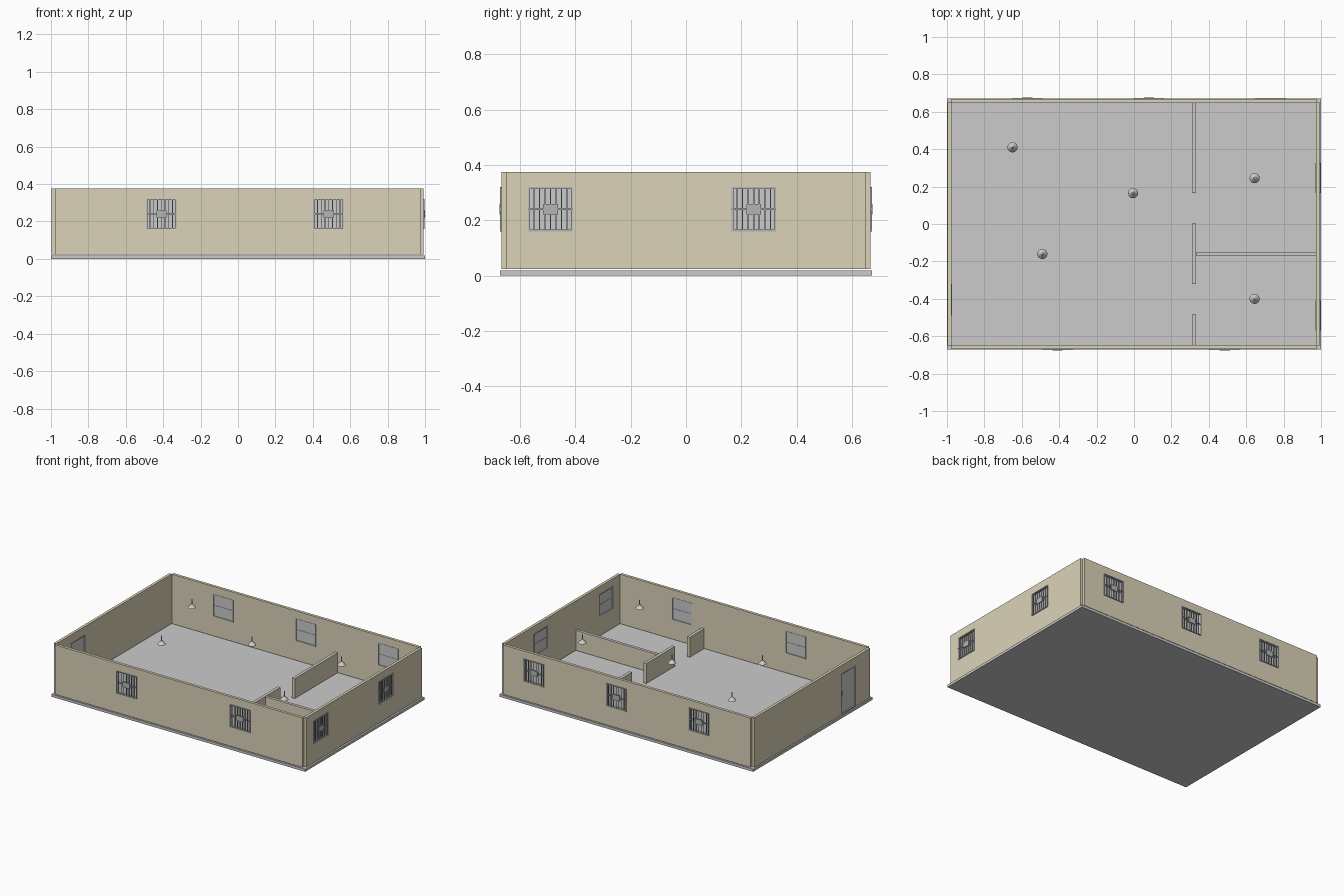
import bpy, bmesh, math
from mathutils import Matrix, Vector

if "Cube" in bpy.data.objects:
    bpy.data.objects.remove(bpy.data.objects["Cube"])


def material(name, rgb):
    m = bpy.data.materials.new(name)
    m.diffuse_color = (*rgb, 1)
    m.use_nodes = True
    m.node_tree.nodes["Principled BSDF"].inputs["Base Color"].default_value = m.diffuse_color
    return m


BEIGE = material("beige_plaster", (0.71, 0.65, 0.48))
STEEL = material("dark_steel", (0.45, 0.46, 0.47))


def boxes(name, ranges, frame=Matrix(), mat=None):
    """One object from boxes given as (x0, x1, y0, y1, z0, z1)."""
    bm = bmesh.new()
    for x0, x1, y0, y1, z0, z1 in ranges:
        place = Matrix.Translation(((x0 + x1) / 2, (y0 + y1) / 2, (z0 + z1) / 2))
        size = Matrix.Diagonal((x1 - x0, y1 - y0, z1 - z0, 1))
        bmesh.ops.create_cube(bm, size=1, matrix=frame @ place @ size)
    return finish(name, bm, mat)


def finish(name, bm, mat=None):
    me = bpy.data.meshes.new(name)
    bm.to_mesh(me)
    bm.free()
    ob = bpy.data.objects.new(name, me)
    bpy.context.collection.objects.link(ob)
    if mat:
        me.materials.append(mat)
    return ob


def cut(ob, cutter):
    mod = ob.modifiers.new("opening", 'BOOLEAN')
    mod.object = cutter
    mod.solver = 'EXACT'
    bpy.context.view_layer.objects.active = ob
    bpy.ops.object.modifier_apply(modifier=mod.name)
    bpy.data.objects.remove(cutter)


Z0, Z1, T = 0.023, 0.375, 0.02      # wall bottom, wall top, wall thickness
W0, W1, HW = 0.16, 0.32, 0.08       # window sill, head, half width
DOOR_TOP, HD = 0.315, 0.083


def rim(u, h, z0, z1, y0, y1, t):
    """Four boxes forming a rectangular frame."""
    return [(u - h, u - h + t, y0, y1, z0, z1), (u + h - t, u + h, y0, y1, z0, z1),
            (u - h + t, u + h - t, y0, y1, z0, z0 + t),
            (u - h + t, u + h - t, y0, y1, z1 - t, z1)]


def window(name, u, frame):
    # frame through the wall, pane with a centre rail
    boxes(name + "_frame", rim(u, HW, W0, W1, -0.001, T + 0.002, 0.006), frame)
    boxes(name + "_pane", [(u - HW + .006, u + HW - .006, 0.012, 0.016, W0 + .006, W1 - .006),
                           (u - HW + .006, u + HW - .006, 0.010, 0.018, 0.238, 0.242)], frame)
    # security grille outside: border, bars, cross rail and square plate
    bars = rim(u, HW, W0, W1, -0.005, -0.001, 0.004)
    for i in range(-3, 4):
        x = u + i * 0.02
        bars.append((x - .002, x + .002, -0.005, -0.001, W0 + .004, W1 - .004))
    bars.append((u - HW, u + HW, -0.006, -0.002, 0.238, 0.242))
    bars.append((u - 0.027, u + 0.027, -0.007, -0.001, 0.221, 0.259))
    boxes(name + "_grille", bars, frame, STEEL)


def door(name, u, frame):
    boxes(name + "_frame", rim(u, HD, Z0, DOOR_TOP, -0.001, T + 0.002, 0.006), frame)
    boxes(name + "_leaf", [(u - HD + .006, u + HD - .006, 0.006, 0.014, Z0 + .006, DOOR_TOP - .006)], frame)
    boxes(name + "_handle", [(u - .068, u - .06, 0.001, 0.019, 0.15, 0.18)], frame, STEEL)


def wall(name, angle, dist, length, windows=(), doors=()):
    """Wall whose outer face is at local y = 0; local -y points outside."""
    frame = Matrix.Rotation(math.radians(angle), 4, 'Z') @ Matrix.Translation((0, -dist, 0))
    ob = boxes(name, [(-length / 2, length / 2, 0, T, Z0, Z1)], frame, BEIGE)
    holes = [(u - HW, u + HW, -0.05, 0.05, W0, W1) for u in windows]
    holes += [(u - HD, u + HD, -0.05, 0.05, Z0 - 0.01, DOOR_TOP) for u in doors]
    cut(ob, boxes("cutter", holes, frame))
    for i, u in enumerate(windows):
        window(f"{name}_window_{i + 1}", u, frame)
    for u in doors:
        door(name + "_door", u, frame)


# Floor slab
boxes("floor", [(-1, 1, -0.672, 0.672, 0, 0.018)])

# Outer walls, with open notches at the corners
wall("front_wall", 0, 0.668, 1.95, windows=(-0.41, 0.485))
wall("right_wall", 90, 0.993, 1.30, windows=(-0.49, 0.245))
wall("back_wall", 180, 0.668, 1.95, windows=(0.57, -0.08, -0.73))
wall("left_wall", 270, 0.996, 1.30, doors=(0.405,))

# Low partitions with grey tops
PT = 0.165
for name, r in {
    "partition_back": (0.31, 0.332, 0.165, 0.648),
    "partition_middle": (0.31, 0.332, -0.32, 0.003),
    "partition_front": (0.31, 0.332, -0.648, -0.485),
    "partition_cross": (0.335, 0.972, -0.171, -0.15),
}.items():
    p = boxes(name, [(*r, Z0, PT)], mat=BEIGE)
    p.data.materials.append(None)
    for f in p.data.polygons:
        if f.normal.z > 0.5:
            f.material_index = 1


# Pendant lamps: cord, flared shade and bulb
def lamp(name, x, y):
    profile = [(0.0, 0.375), (0.003, 0.375), (0.003, 0.343), (0.007, 0.341),
               (0.010, 0.334), (0.020, 0.327), (0.027, 0.316), (0.025, 0.316),
               (0.012, 0.322), (0.011, 0.314), (0.007, 0.309), (0.0, 0.307)]
    bm = bmesh.new()
    vs = [bm.verts.new((r, 0, z)) for r, z in profile]
    es = [bm.edges.new(e) for e in zip(vs, vs[1:])]
    bmesh.ops.spin(bm, geom=vs + es, cent=(0, 0, 0), axis=(0, 0, 1),
                   angle=math.tau, steps=24, use_duplicate=False)
    bmesh.ops.remove_doubles(bm, verts=bm.verts[:], dist=1e-5)
    bmesh.ops.recalc_face_normals(bm, faces=bm.faces[:])
    ob = finish(name, bm)
    ob.location = (x, y, 0)
    bpy.ops.object.select_all(action='DESELECT')
    ob.select_set(True)
    bpy.context.view_layer.objects.active = ob
    bpy.ops.object.shade_smooth_by_angle(angle=math.radians(35))


for i, (x, y) in enumerate([(-0.65, 0.41), (-0.005, 0.165), (0.645, 0.245),
                            (-0.49, -0.16), (0.645, -0.40)]):
    lamp(f"pendant_lamp_{i + 1}", x, y)
